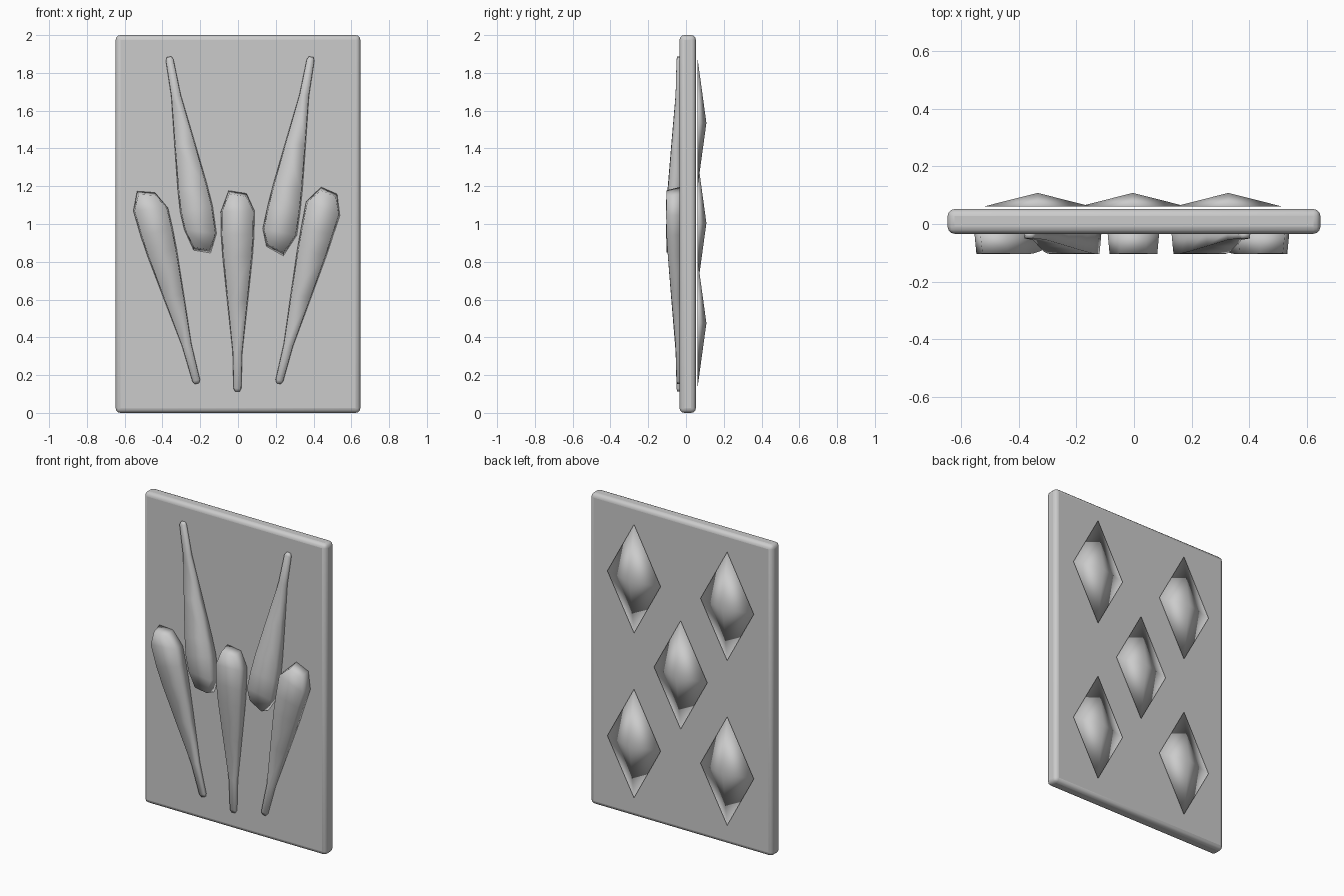
import bpy, bmesh
from mathutils import Vector

if "Cube" in bpy.data.objects:
    bpy.data.objects.remove(bpy.data.objects["Cube"])


def make_object(name, verts, faces):
    mesh = bpy.data.meshes.new(name)
    mesh.from_pydata(verts, [], faces)
    bm = bmesh.new()
    bm.from_mesh(mesh)
    bmesh.ops.recalc_face_normals(bm, faces=bm.faces)
    for f in bm.faces:
        f.smooth = True
    bm.to_mesh(mesh)
    bm.free()
    obj = bpy.data.objects.new(name, mesh)
    bpy.context.collection.objects.link(obj)
    return obj


# Backing slab with rounded edges
bpy.ops.mesh.primitive_cube_add(size=1, location=(0, 0.009, 1))
slab = bpy.context.object
slab.name = "slab"
slab.scale = (1.296, 0.086, 2)
bpy.ops.object.transform_apply(location=False, rotation=False, scale=True)
bevel = slab.modifiers.new("rounded_edges", 'BEVEL')
bevel.width = 0.025
bevel.segments = 3
bpy.ops.object.shade_smooth_by_angle()

# Shallow four-sided studs on the back, smooth shaded
def stud(name, x, z, rx=0.19, rz=0.35):
    verts = [(x + rx, 0.06, z), (x, 0.06, z + rz), (x - rx, 0.06, z),
             (x, 0.06, z - rz), (x, 0.108, z)]
    make_object(name, verts, [(0, 1, 2, 3), (0, 1, 4), (1, 2, 4), (2, 3, 4), (3, 0, 4)])


for i, (x, z) in enumerate([(-0.335, 1.535), (0.328, 1.535), (-0.004, 1.005),
                            (-0.335, 0.475), (0.328, 0.475)]):
    stud(f"back_stud_{i + 1}", x, z)

# Tapered relief spikes on the front: (fraction of length, half width, front y)
STATIONS = [(0, 0.012, -0.046), (0.018, 0.021, -0.050), (0.22, 0.026, -0.055),
            (0.5, 0.055, -0.077), (0.75, 0.080, -0.096), (0.87, 0.088, -0.103)]


def spike(name, tip, shoulder_l, shoulder_r, end_l, end_r):
    tip, sl, sr, el, er = map(Vector, (tip, shoulder_l, shoulder_r, end_l, end_r))
    mid = (sl + sr) / 2
    d = (mid - tip).normalized()
    side = Vector((d.y, -d.x))
    if side.x < 0:
        side = -side
    rings = []
    for t, w, y in STATIONS:
        c = tip.lerp(mid, t)
        rings.append((c - side * w, c + side * w, y))
    rings += [(sl, sr, -0.105), (el, er, -0.103)]
    verts, faces = [], []
    for i, (a, b, y) in enumerate(rings):
        c = (a + b) / 2
        last = i == len(rings) - 1
        pull = -d * 0.018 if last else Vector((0, 0))
        fa, fb = a.lerp(c, 0.08) + pull, b.lerp(c, 0.08) + pull
        verts += [(a.x, -0.028, a.y), (fa.x, y, fa.y), (fb.x, y, fb.y), (b.x, -0.028, b.y)]
    for i in range(len(rings) - 1):
        for k in range(4):
            n = (k + 1) % 4
            faces.append((i * 4 + k, i * 4 + n, i * 4 + 4 + n, i * 4 + 4 + k))
    e = len(verts) - 4
    faces += [(0, 1, 2, 3), (e, e + 1, e + 2, e + 3)]
    make_object(name, verts, faces)


spike("lower_left_spike", (-0.217, 0.155), (-0.555, 1.07), (-0.37, 1.085), (-0.535, 1.175), (-0.44, 1.168))
spike("lower_middle_spike", (-0.003, 0.112), (-0.092, 1.065), (0.088, 1.07), (-0.05, 1.178), (0.045, 1.163))
spike("lower_right_spike", (0.215, 0.155), (0.36, 1.12), (0.54, 1.045), (0.44, 1.197), (0.525, 1.16))
spike("upper_left_spike", (-0.365, 1.885), (-0.285, 0.97), (-0.113, 0.95), (-0.235, 0.86), (-0.145, 0.845))
spike("upper_right_spike", (0.387, 1.885), (0.13, 0.975), (0.312, 0.94), (0.15, 0.88), (0.24, 0.83))
